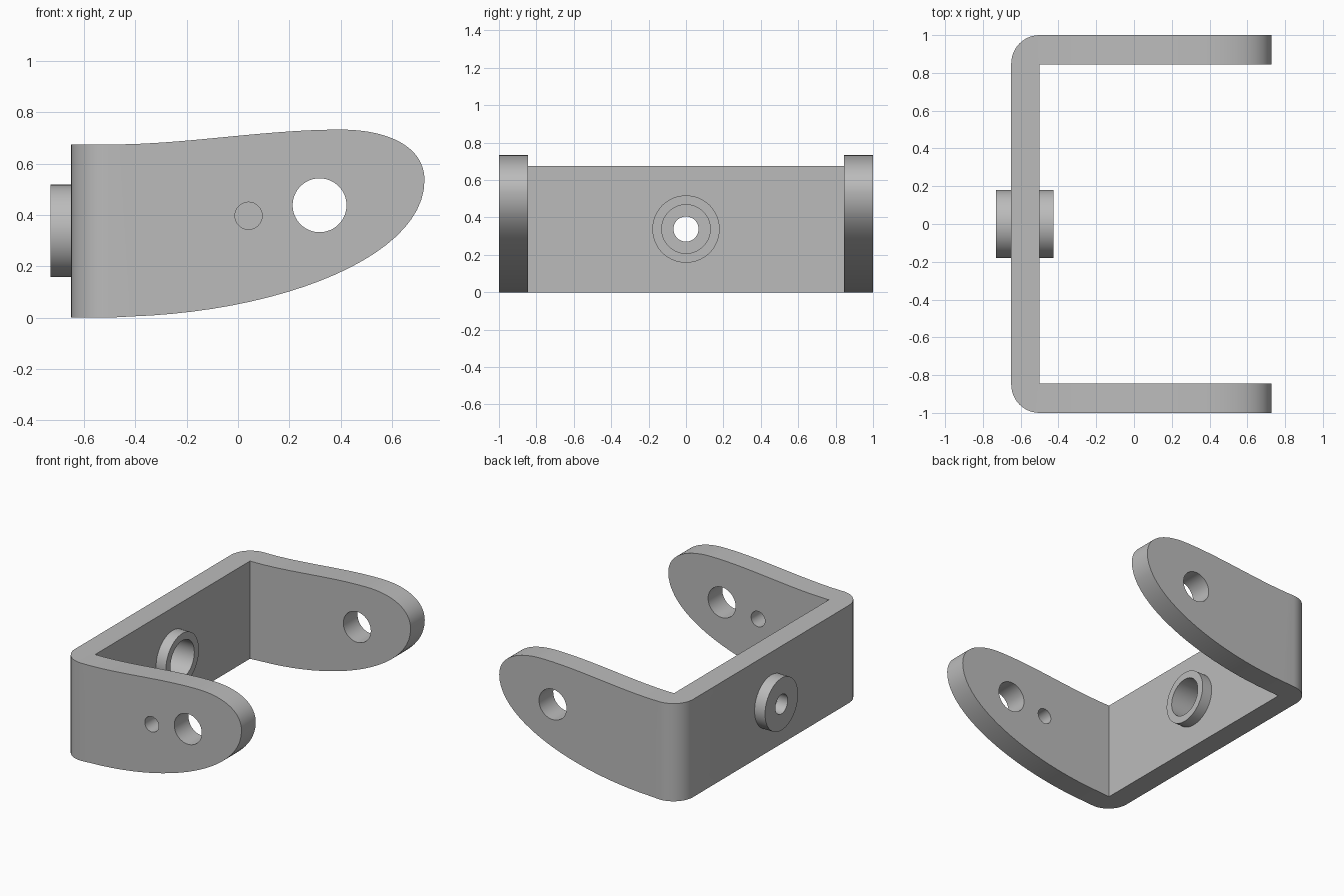
import bpy, bmesh
from math import cos, sin, pi, radians
from mathutils import Vector, Matrix
from mathutils.geometry import interpolate_bezier

default = bpy.data.objects.get("Cube")
if default:
    bpy.data.objects.remove(default, do_unlink=True)

# One plain grey material
grey = bpy.data.materials.new("grey metal")
grey.use_nodes = True
grey.diffuse_color = (0.5, 0.5, 0.5, 1)
grey.node_tree.nodes["Principled BSDF"].inputs["Base Color"].default_value = (0.5, 0.5, 0.5, 1)


def make_object(name, bm):
    bmesh.ops.recalc_face_normals(bm, faces=bm.faces)
    mesh = bpy.data.meshes.new(name)
    bm.to_mesh(mesh)
    bm.free()
    mesh.materials.append(grey)
    obj = bpy.data.objects.new(name, mesh)
    bpy.context.collection.objects.link(obj)
    return obj


def prism(name, points, direction):
    """Extrude a closed outline along a direction."""
    bm = bmesh.new()
    face = bm.faces.new([bm.verts.new(p) for p in points])
    result = bmesh.ops.extrude_face_region(bm, geom=[face], use_keep_orig=True)
    verts = [v for v in result["geom"] if isinstance(v, bmesh.types.BMVert)]
    bmesh.ops.translate(bm, verts=verts, vec=direction)
    return make_object(name, bm)


def cylinder(name, radius, axis, start, end, center):
    """Cylinder along x or y; center holds the other two coordinates."""
    mid, (a, z) = (start + end) / 2, center
    if axis == "X":
        matrix = Matrix.Translation((mid, a, z)) @ Matrix.Rotation(pi / 2, 4, "Y")
    else:
        matrix = Matrix.Translation((a, mid, z)) @ Matrix.Rotation(pi / 2, 4, "X")
    bm = bmesh.new()
    bmesh.ops.create_cone(bm, cap_ends=True, segments=64, radius1=radius,
                          radius2=radius, depth=end - start, matrix=matrix)
    return make_object(name, bm)


def boolean(target, tool, operation):
    mod = target.modifiers.new(operation, "BOOLEAN")
    mod.object, mod.operation, mod.solver = tool, operation, "EXACT"
    bpy.context.view_layer.objects.active = target
    bpy.ops.object.modifier_apply(modifier=mod.name)
    bpy.data.objects.remove(tool, do_unlink=True)


# U-shaped plan with rounded outer corners
BACK, INNER, BEND = -0.65, -0.50, 0.15
corner = [(INNER - BEND * sin(a), 1 - BEND + BEND * cos(a))
          for a in (i * pi / 24 for i in range(13))]
half = [(INNER, 0.845), (0.9, 0.845), (0.9, 1.0)] + corner
plan = half + [(x, -y) for x, y in reversed(half)]
bracket = prism("bracket", [(x, y, -0.2) for x, y in plan], (0, 0, 1.4))

# Curved side outline shared by the arms and the web
curves = [
    ((INNER, 0.675), (-0.2, 0.675), (0.1, 0.733), (0.4, 0.733)),
    ((0.4, 0.733), (0.58, 0.733), (0.727, 0.67), (0.727, 0.535)),
    ((0.727, 0.535), (0.727, 0.23), (0.13, 0.005), (INNER, 0.003)),
]
side = [Vector((-0.8, 0.675))]
for curve in curves:
    points = interpolate_bezier(*[Vector(p) for p in curve], 24)
    side += points[:-1]
side += [Vector((INNER, 0.0)), Vector((-0.8, 0.0))]
outline = prism("side_outline", [(p.x, -1.2, p.y) for p in side], (0, 2.4, 0))
boolean(bracket, outline, "INTERSECT")

# Bushing through the web, with a stepped bore
hub = (0, 0.338)
boolean(bracket, cylinder("bushing", 0.18, "X", -0.73, -0.425, hub), "UNION")
boolean(bracket, cylinder("wide_bore", 0.13, "X", -0.65, -0.3, hub), "DIFFERENCE")
boolean(bracket, cylinder("narrow_bore", 0.067, "X", -0.9, -0.5, hub), "DIFFERENCE")

# Pivot holes in both arms, pin hole in the front arm only
boolean(bracket, cylinder("pivot_hole", 0.105, "Y", -1.3, 1.3, (0.318, 0.438)), "DIFFERENCE")
boolean(bracket, cylinder("pin_hole", 0.053, "Y", -1.3, -0.7, (0.041, 0.397)), "DIFFERENCE")

# Smooth curves, sharp edges
bpy.ops.object.select_all(action="DESELECT")
bracket.select_set(True)
bpy.context.view_layer.objects.active = bracket
bpy.ops.object.shade_smooth_by_angle(angle=radians(30))
